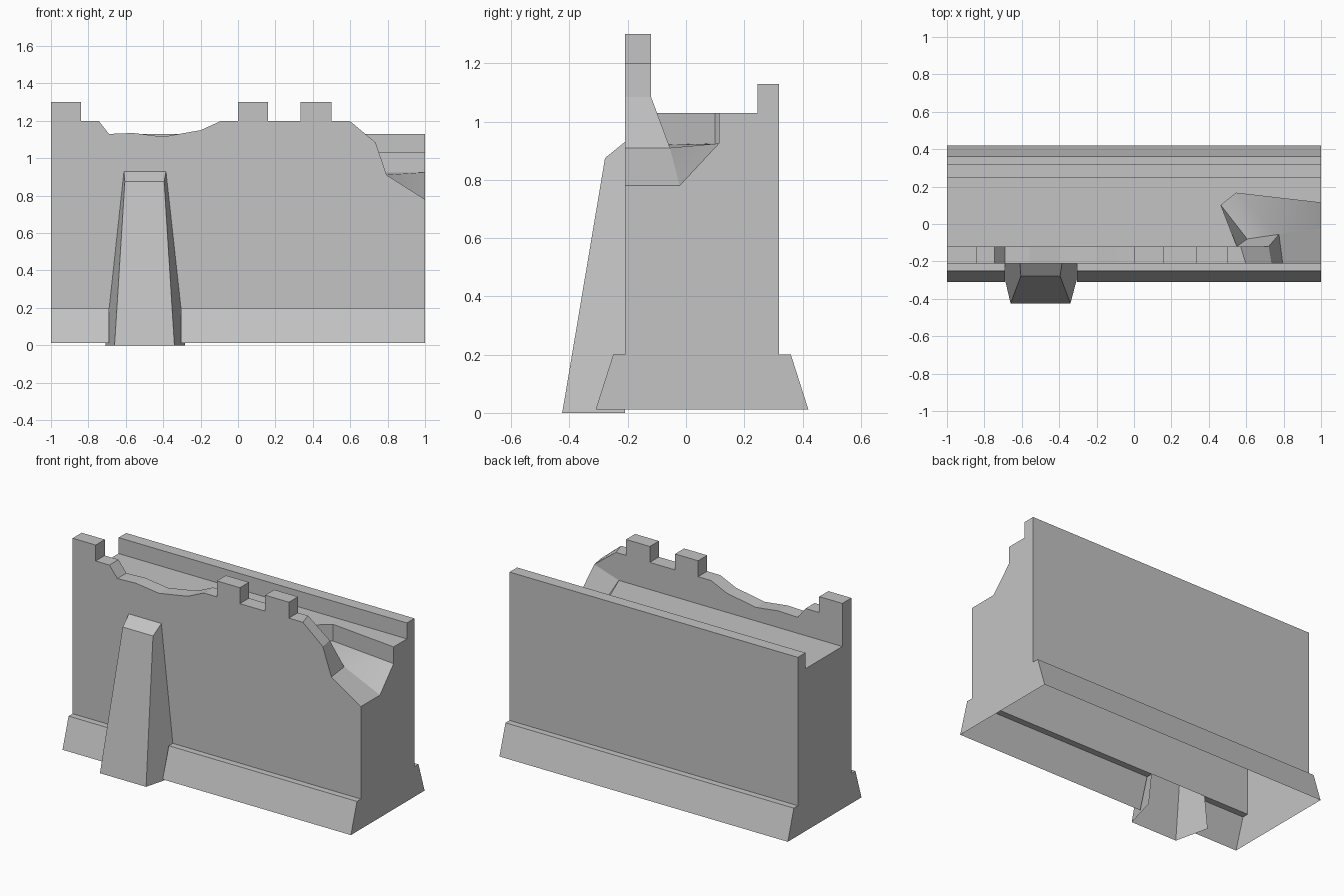
import bpy
import bmesh

cube = bpy.data.objects.get("Cube")
if cube:
    bpy.data.objects.remove(cube, do_unlink=True)

stone = bpy.data.materials.new("grey stone")
stone.use_nodes = True
grey = (0.55, 0.55, 0.55, 1)
stone.diffuse_color = grey
stone.node_tree.nodes["Principled BSDF"].inputs["Base Color"].default_value = grey


def add_face(bm, points, smooth=False):
    face = bm.faces.new([bm.verts.new(p) for p in points])
    face.smooth = smooth


def add_strip(bm, first, second):
    """Quads between two matching rows of points."""
    for i in range(len(first) - 1):
        add_face(bm, [first[i], first[i + 1], second[i + 1], second[i]])


def finish(bm, name):
    bmesh.ops.remove_doubles(bm, verts=bm.verts, dist=0.0005)
    bmesh.ops.recalc_face_normals(bm, faces=bm.faces)
    mesh = bpy.data.meshes.new(name)
    bm.to_mesh(mesh)
    bm.free()
    mesh.materials.append(stone)
    obj = bpy.data.objects.new(name, mesh)
    bpy.context.collection.objects.link(obj)
    return obj


# Main levels and depths
bottom, ledge, walk, rear_top, sill, merlon = 0.012, 0.2, 1.03, 1.13, 1.2, 1.3
front, inner, rear_inner, rear = -0.21, -0.12, 0.245, 0.32
foot_front, step_front, step_rear, foot_rear = -0.31, -0.25, 0.36, 0.42
gap_left, gap_right = -0.69, -0.305   # plinth is interrupted by the buttress

# Battlement outline: merlons, worn dip, and collapsed end
crest = [(-1, merlon), (-0.84, merlon), (-0.84, sill), (-0.745, sill),
         (-0.69, 1.13), (-0.56, 1.135), (-0.4, 1.115), (-0.2, 1.15), (-0.09, sill)]
for left, right in ((0, 0.16), (0.335, 0.5)):
    crest += [(left, sill), (left, merlon), (right, merlon), (right, sill)]
crest_front = [(x, front, z) for x, z in crest]
crest_back = [(x, inner, z) for x, z in crest]
crest_front += [(0.597, front, sill), (0.735, front, 1.085),
                (0.795, front, 0.91), (1, front, 0.78)]

# Broken hollow: rim on the walkway and its floor corners
break_top = (0.72, inner, 1.085)
break_low = (0.775, -0.055, 0.91)
break_end = (1, -0.022, 0.78)
rim_start = (0.55, inner, walk)
floor_start = (0.605, -0.08, 0.92)
rim = [(0.465, 0.1), (0.545, 0.165), (1, 0.113)]
rim_high = [(x, y, walk) for x, y in rim]
rim_low = [(x, y, 0.925) for x, y in rim]
crest_back += [(0.57, inner, sill), break_top, break_low, break_end]

bm = bmesh.new()

# Front wall, crest and back of the battlement
add_face(bm, crest_front + [(x, front, ledge) for x in (1, gap_right, gap_left, -1)])
add_strip(bm, crest_front, crest_back)
add_face(bm, crest_back[:-2] + [rim_start, (-1, inner, walk)])

# Hollow
add_face(bm, [break_top, break_low, floor_start, rim_start])
add_strip(bm, [rim_start] + rim_high, [floor_start] + rim_low)
add_face(bm, [floor_start, rim_low[0], rim_low[1], break_low], smooth=True)
add_face(bm, [break_low, rim_low[1], rim_low[2], break_end], smooth=True)

# Walkway
add_face(bm, [(-1, inner, walk), rim_start] + rim_high
         + [(1, rear_inner, walk), (-1, rear_inner, walk)])

# Rear parapet, rear wall and rear plinth
rear_profile = [(rear_inner, walk), (rear_inner, rear_top), (rear, rear_top),
                (rear, ledge), (step_rear, ledge), (foot_rear, bottom)]
rear_left, rear_right = [[(x, y, z) for y, z in rear_profile] for x in (-1, 1)]
add_strip(bm, rear_left, rear_right)

# Front plinth on both sides of the buttress
plinth = [(foot_front, bottom), (step_front, ledge), (front, ledge)]
for left, right in ((-1, gap_left), (gap_right, 1)):
    add_strip(bm, [(left, y, z) for y, z in plinth],
              [(right, y, z) for y, z in plinth])

# End walls
add_face(bm, [(-1, y, z) for y, z in plinth]
         + [crest_front[0], crest_back[0], (-1, inner, walk)] + rear_left)
add_face(bm, [(1, y, z) for y, z in plinth]
         + [crest_front[-1], break_end, rim_low[-1], rim_high[-1]] + rear_right)
finish(bm, "castle_wall")

# Tapered buttress: rows run wall side, front, front, wall side
bm = bmesh.new()
foot = [(-0.71, front, 0), (-0.66, -0.425, 0), (-0.34, -0.425, 0), (-0.283, front, 0)]
head = [(-0.61, front, 0.93), (-0.605, -0.278, 0.875),
        (-0.395, -0.278, 0.875), (-0.385, front, 0.93)]
add_strip(bm, foot, head)
add_face(bm, head)
finish(bm, "buttress")
